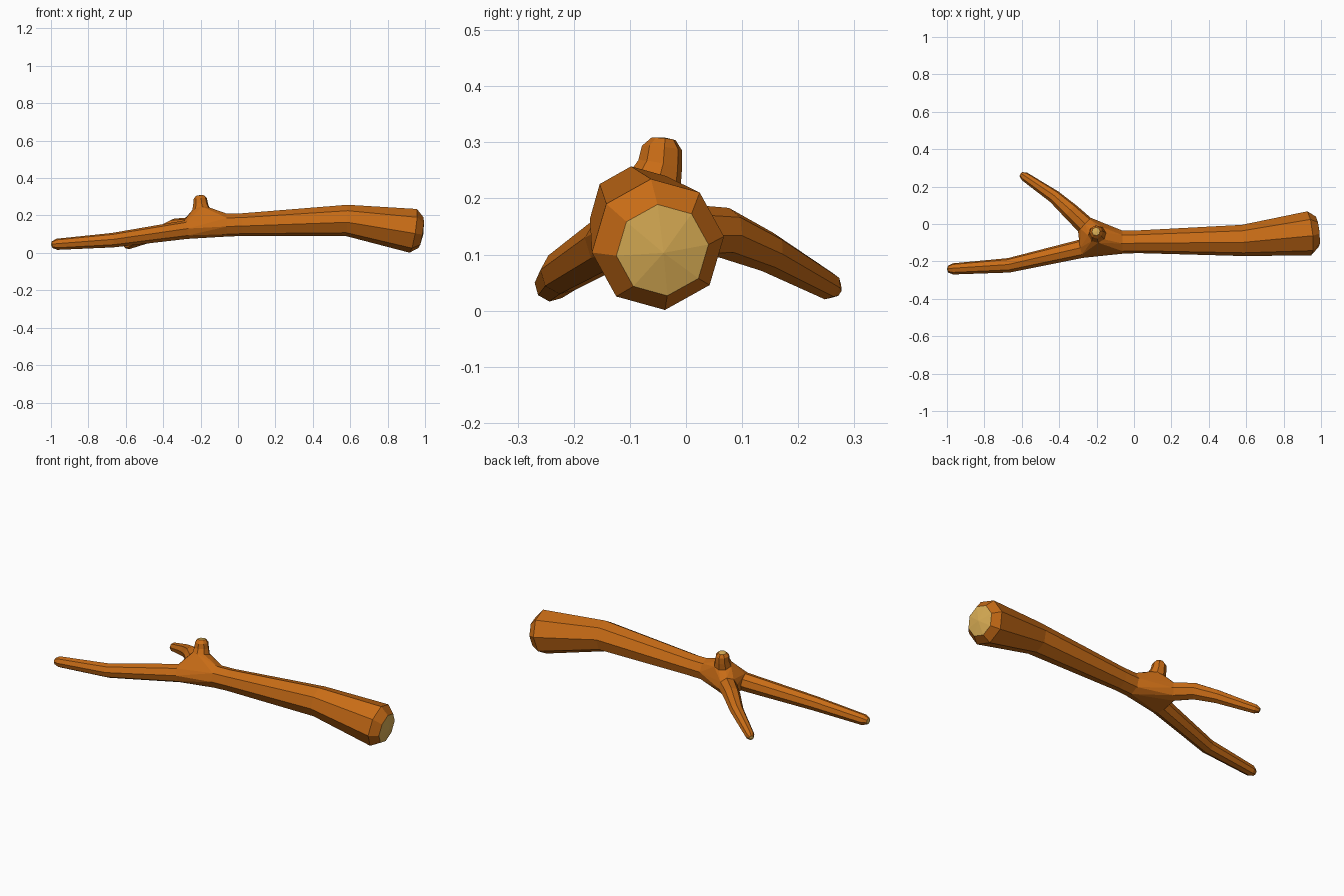
import bpy, bmesh, math
from mathutils import Vector

if "Cube" in bpy.data.objects:
    bpy.data.objects.remove(bpy.data.objects["Cube"])

SIDES = 8


def material(name, color):
    m = bpy.data.materials.new(name)
    m.diffuse_color = color
    m.use_nodes = True
    m.node_tree.nodes["Principled BSDF"].inputs["Base Color"].default_value = m.diffuse_color
    return m


def ring(bm, centre, direction, radius, roll):
    d = direction.normalized()
    ref = Vector((0, 0, 1)) if abs(d.z) < 0.85 else Vector((1, 0, 0))
    u = ref.cross(d).normalized()
    v = d.cross(u)
    return [bm.verts.new(centre + radius * (math.cos(a) * u + math.sin(a) * v))
            for a in (roll + 2 * math.pi * i / SIDES for i in range(SIDES))]


def limb(bm, path, tip, tip_radius, apex, roll):
    """Faceted tube along (x, y, z, radius) points, chamfered and capped in pale wood."""
    pts = [Vector(p[:3]) for p in path]
    rings = []
    for i, p in enumerate(path):
        d = Vector()
        if i:
            d += (pts[i] - pts[i - 1]).normalized()
        if i < len(pts) - 1:
            d += (pts[i + 1] - pts[i]).normalized()
        rings.append(ring(bm, pts[i], d, p[3], roll))
    rings.append(ring(bm, Vector(tip), pts[-1] - pts[-2], tip_radius, roll))
    for a, b in zip(rings, rings[1:]):
        for i in range(SIDES):
            j = (i + 1) % SIDES
            bm.faces.new((a[i], a[j], b[j], b[i]))
    top = bm.verts.new(apex)
    for i in range(SIDES):
        f = bm.faces.new((rings[-1][i], rings[-1][(i + 1) % SIDES], top))
        f.material_index = 1
    return rings[0]


bm = bmesh.new()
roll = math.radians(7)
starts = [
    # thick trunk end
    limb(bm, [(-0.06, -0.097, 0.149, 0.062), (0.02, -0.095, 0.151, 0.061),
              (0.58, -0.088, 0.174, 0.084), (0.937, -0.05, 0.118, 0.119)],
         (0.979, -0.042, 0.108), 0.083, (0.992, -0.04, 0.103), roll),
    # long thin branch
    limb(bm, [(-0.28, -0.132, 0.124, 0.050), (-0.67, -0.221, 0.068, 0.039),
              (-0.968, -0.240, 0.046, 0.030)],
         (-0.994, -0.242, 0.044), 0.018, (-1.0, -0.242, 0.044), roll),
    # side branch
    limb(bm, [(-0.265, -0.003, 0.140, 0.050), (-0.34, 0.068, 0.139, 0.045),
              (-0.425, 0.145, 0.105, 0.036), (-0.585, 0.254, 0.044, 0.025)],
         (-0.603, 0.266, 0.037), 0.014, (-0.607, 0.268, 0.036), roll),
    # broken stub
    limb(bm, [(-0.197, -0.055, 0.232, 0.048), (-0.2, -0.046, 0.260, 0.040),
              (-0.202, -0.043, 0.290, 0.036)],
         (-0.203, -0.040, 0.306), 0.022, (-0.203, -0.040, 0.309), roll),
]

# fork: hull joining the four limbs, opened where each limb begins
old = set(bm.faces)
bmesh.ops.convex_hull(bm, input=[v for s in starts for v in s], use_existing_faces=False)
groups = [set(s) for s in starts]
inner = [f for f in bm.faces if f not in old and any(set(f.verts) <= g for g in groups)]
bmesh.ops.delete(bm, geom=inner, context='FACES')
bmesh.ops.recalc_face_normals(bm, faces=bm.faces[:])

mesh = bpy.data.meshes.new("branch")
bm.to_mesh(mesh)
bm.free()
mesh.materials.append(material("bark", (0.58, 0.15, 0.008, 1)))
mesh.materials.append(material("cut_wood", (0.70, 0.42, 0.09, 1)))
obj = bpy.data.objects.new("branch", mesh)
bpy.context.collection.objects.link(obj)
